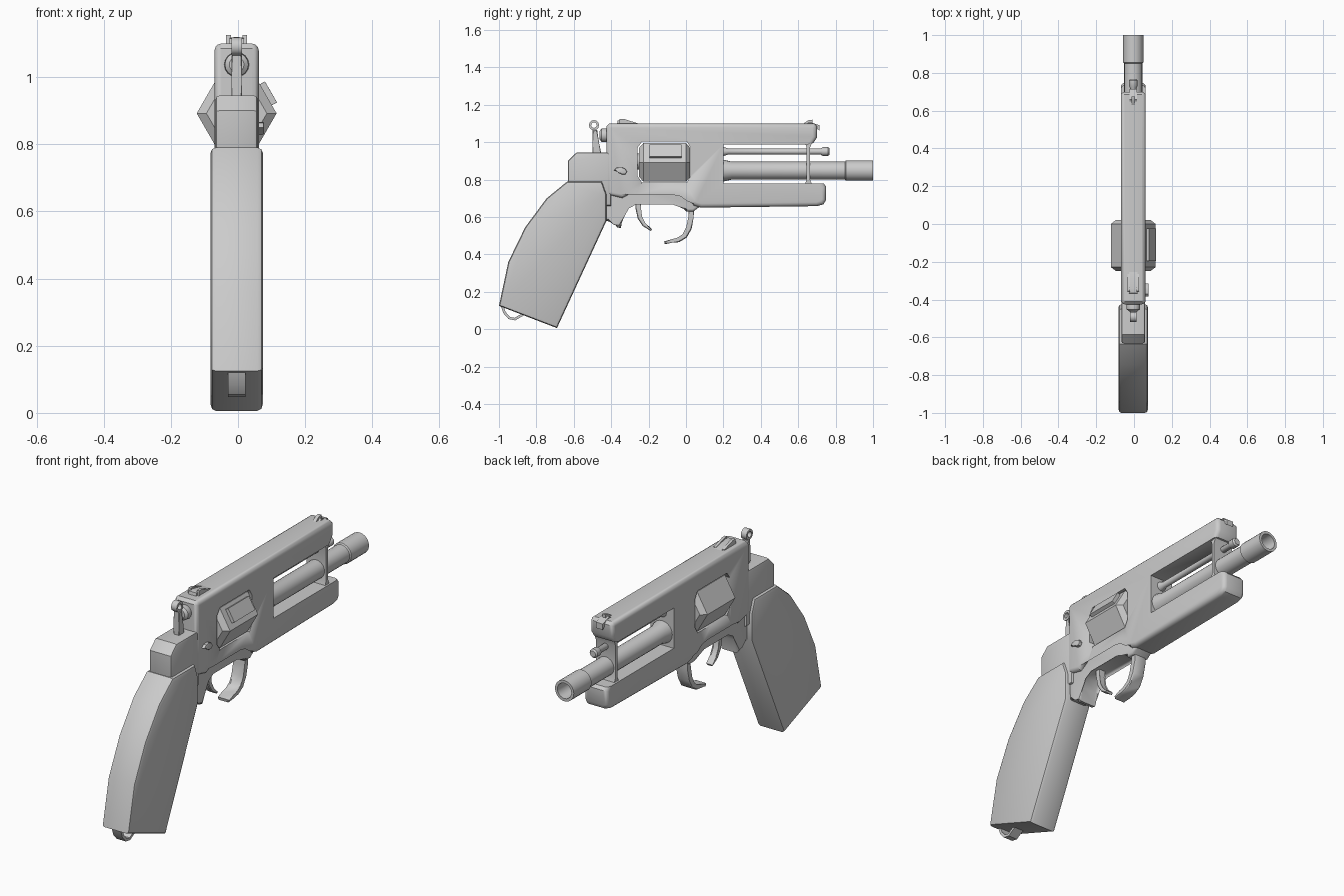
import bpy, bmesh, math
from mathutils import Vector

if "Cube" in bpy.data.objects:
    bpy.data.objects.remove(bpy.data.objects["Cube"])

CX = -0.004  # centre plane of the body


def finish(name, bm, angle=35):
    bmesh.ops.recalc_face_normals(bm, faces=bm.faces[:])
    me = bpy.data.meshes.new(name)
    bm.to_mesh(me)
    bm.free()
    ob = bpy.data.objects.new(name, me)
    bpy.context.collection.objects.link(ob)
    bpy.ops.object.select_all(action='DESELECT')
    ob.select_set(True)
    bpy.context.view_layer.objects.active = ob
    bpy.ops.object.shade_smooth_by_angle(angle=math.radians(angle))
    return ob


def prism(name, pts, hw, bevel=0.0, seg=2, x=CX, soft=lambda y, z: True):
    """Side profile (y, z) extruded to half width hw, rim edges rounded."""
    bm = bmesh.new()
    a = [bm.verts.new((x - hw, y, z)) for y, z in pts]
    b = [bm.verts.new((x + hw, y, z)) for y, z in pts]
    bm.faces.new(a)
    bm.faces.new(b[::-1])
    rim = []
    n = len(pts)
    for i in range(n):
        j = (i + 1) % n
        bm.faces.new((a[i], b[i], b[j], a[j]))
        mid = (a[i].co + a[j].co) / 2
        if soft(mid.y, mid.z):
            rim += [bm.edges.get((a[i], a[j])), bm.edges.get((b[i], b[j]))]
    if bevel:
        bmesh.ops.bevel(bm, geom=rim, offset=bevel, segments=seg, profile=0.5,
                        affect='EDGES', clamp_overlap=True)
    return finish(name, bm)


def strip(name, path, widths, hw, bevel=0.0):
    """Tapering band that follows a side path."""
    p = [Vector(q) for q in path]
    left, right = [], []
    for i, q in enumerate(p):
        d = (p[min(i + 1, len(p) - 1)] - p[max(i - 1, 0)]).normalized()
        t = i / (len(p) - 1)
        w = widths[0] * (1 - t) + widths[1] * t
        nrm = Vector((-d.y, d.x)) * w / 2
        left.append(q + nrm)
        right.append(q - nrm)
    return prism(name, left + right[::-1], hw, bevel, 1)


def lathe(name, prof, z, n=20, x=CX, phase=0.0, angle=35):
    """(y, radius) profile turned about an axis along y, ends capped."""
    bm = bmesh.new()
    rings = []
    for y, r in prof:
        rings.append([bm.verts.new((x + r * math.cos(phase + k * math.tau / n), y,
                                    z + r * math.sin(phase + k * math.tau / n)))
                      for k in range(n)])
    for r0, r1 in zip(rings, rings[1:]):
        for k in range(n):
            m = (k + 1) % n
            bm.faces.new((r0[k], r0[m], r1[m], r1[k]))
    bm.faces.new(rings[0])
    bm.faces.new(rings[-1][::-1])
    return finish(name, bm, angle)


# frame: top strap, front opening and underlug in one profile
frame = prism("frame", [(-.425, .72), (-.425, 1.085), (-.41, 1.10), (.685, 1.10), (.70, 1.085),
                        (.70, 1.025), (.68, .995), (.65, .988), (.20, .988), (.20, .78),
                        (.735, .78), (.748, .765), (.748, .69), (.735, .668), (.70, .658),
                        (.08, .65), (.04, .66), (.02, .70), (-.02, .73), (-.07, .74),
                        (-.28, .74), (-.34, .70)],
              .066, .026, 3, soft=lambda y, z: not (.19 < y < .69 and .7 < z < 1.0))
cutter = prism("cylinder_window_cutter", [(-.26, .82), (-.26, .97), (-.235, 1.003), (.005, 1.003),
                                          (.025, .97), (.025, .82), (.005, .785), (-.235, .785)], .2)
cutter.hide_render = True
cutter.hide_viewport = True
cut = frame.modifiers.new("window", 'BOOLEAN')
cut.object = cutter
cut.operation = 'DIFFERENCE'
cut.solver = 'EXACT'

# trigger housing under the frame, backstrap hump, grip
prism("trigger_housing", [(-.44, .80), (-.43, .58), (-.375, .57), (-.37, .545), (-.348, .54),
                          (-.34, .61), (-.315, .655), (-.27, .68), (-.07, .68), (-.03, .665),
                          (0, .63), (.04, .63), (.08, .66), (.08, .77), (-.3, .77)], .05, .018, 3)
prism("backstrap", [(-.40, .945), (-.585, .945), (-.632, .90), (-.632, .79), (-.60, .66), (-.40, .66)],
      .063, .012, 2)
prism("grip", [(-.425, .72), (-.45, .79), (-.635, .79), (-.745, .70), (-.86, .545), (-.95, .36),
               (-1.0, .125), (-.69, .006), (-.425, .58)], .078, .016, 2)

# hexagonal cylinder with side plate and rear boss
lathe("cylinder", [(-.25, .09), (-.228, .119), (0, .119), (.022, .09)], .892, 6, angle=20)
bpy.ops.mesh.primitive_cube_add(size=1)
plate = bpy.context.object
plate.name = "cylinder_side_plate"
c30, s30 = math.cos(math.radians(30)), .5
plate.location = (CX + .103 * c30, -.11, .897 + .103 * s30)
plate.scale = (.03, .17, .072)
plate.rotation_euler = (0, -math.radians(30), 0)
bev = plate.modifiers.new("chamfer", 'BEVEL')
bev.width = .007
bev.segments = 1
lathe("cylinder_rear_boss", [(-.285, .035), (-.278, .042), (-.24, .042)], .897, 12)

# barrel with flared root and bored muzzle, ejector rod, support post
lathe("barrel", [(.18, .058), (.20, .058), (.245, .048), (.85, .048), (.855, .054), (1.0, .054),
                 (1.0, .04), (.88, .036)], .848, 20)
lathe("ejector_rod", [(.18, .025), (.20, .025), (.225, .016), (.72, .016), (.73, .023),
                      (.76, .023), (.768, .016)], .95, 12)
prism("barrel_support", [(.635, .77), (.645, .80), (.645, .97), (.635, 1.0), (.675, 1.0),
                         (.663, .97), (.663, .80), (.675, .77)], .056)

# trigger, open guard, grip lanyard loop
strip("trigger", [(-.255, .70), (-.258, .65), (-.248, .595), (-.225, .557), (-.185, .53)],
      (.03, .012), .018, .004)
strip("trigger_guard", [(.03, .67), (.027, .60), (.018, .54), (-.005, .497), (-.04, .475),
                        (-.075, .472), (-.115, .462)], (.03, .016), .033, .005)
strip("lanyard_loop", [(-.985, .13), (-.97, .088), (-.945, .06), (-.915, .054), (-.865, .083)],
      (.014, .014), .026)

# hammer: shank, ring spur, striker boss
strip("hammer_shank", [(-.475, .93), (-.482, .99), (-.487, 1.065)], (.048, .024), .016, .004)
ring = [(-.492 + .021 * math.cos(a), 1.091 + .021 * math.sin(a))
        for a in [math.radians(-90 + 30 * k) for k in range(13)]]
strip("hammer_ring", ring, (.012, .012), .016)
lathe("striker_boss", [(-.462, .022), (-.452, .035), (-.43, .037), (-.40, .03)], 1.037, 16)

# sights
prism("rear_sight_base", [(-.37, 1.09), (-.365, 1.115), (-.34, 1.118), (-.255, 1.10), (-.255, 1.09)], .022)
for s in (-1, 1):
    prism("rear_sight_leaf", [(-.36, 1.09), (-.355, 1.125), (-.335, 1.125), (-.265, 1.103), (-.265, 1.09)],
          .007, x=CX + s * .024)
prism("front_sight", [(.615, 1.09), (.655, 1.118), (.675, 1.12), (.675, 1.09)], .009)
prism("front_sight_base", [(.68, 1.09), (.715, 1.06), (.715, 1.09), (.66, 1.108), (.64, 1.095)], .02)

# teardrop release latch on the right side
prism("release_latch", [(-.385, .85), (-.37, .864), (-.345, .866), (-.325, .858), (-.315, .842),
                        (-.325, .828), (-.345, .828), (-.36, .842)], .014, .005, 2, x=.064)
